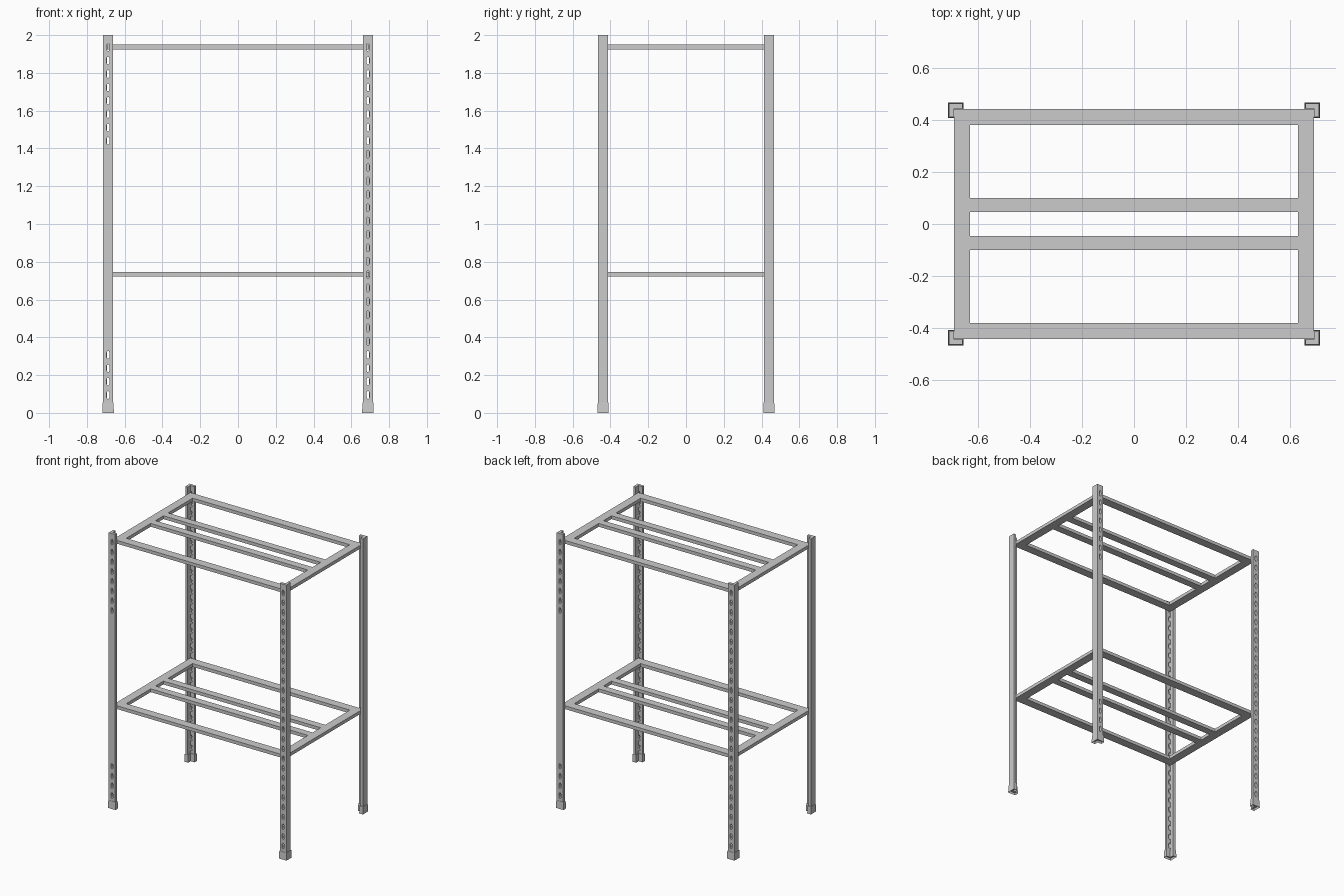
import bpy, bmesh, math

if "Cube" in bpy.data.objects:
    bpy.data.objects.remove(bpy.data.objects["Cube"])

HOLE_Z = [0.095 + i * 0.0708 for i in range(27)]
HOLE_X = 0.688


def finish(name, bm):
    bmesh.ops.recalc_face_normals(bm, faces=bm.faces)
    mesh = bpy.data.meshes.new(name)
    bm.to_mesh(mesh)
    bm.free()
    obj = bpy.data.objects.new(name, mesh)
    bpy.context.collection.objects.link(obj)
    return obj


def prism(bm, profile, z0, z1):
    """Extrude an xy profile from z0 to z1; returns the bottom face."""
    low = [bm.verts.new((x, y, z0)) for x, y in profile]
    high = [bm.verts.new((x, y, z1)) for x, y in profile]
    n = len(profile)
    for i in range(n):
        j = (i + 1) % n
        bm.faces.new((low[i], low[j], high[j], high[i]))
    bm.faces.new(high)
    return bm.faces.new(low[::-1])


def angle(sx, sy, x_out, y_out, x_end, y_end, thick):
    """L-shaped section with its corner pointing away from the centre."""
    pts = [(x_out, y_out), (x_end, y_out), (x_end, y_out - thick),
           (x_out - thick, y_out - thick), (x_out - thick, y_end), (x_out, y_end)]
    return [(sx * x, sy * y) for x, y in pts]


def rect(bm, x0, x1, y0, y1, z0, z1):
    prism(bm, [(x0, y0), (x1, y0), (x1, y1), (x0, y1)], z0, z1)


def hole_cutter(sx, sy, blind):
    """Row of oval plugs; the blind posts are only pierced near the ends."""
    bm = bmesh.new()
    for z in HOLE_Z:
        outer = 0.459 if blind and 0.35 < z < 1.4 else 0.48
        rings = []
        for y in (0.43, outer):
            rings.append([bm.verts.new((sx * HOLE_X + 0.009 * math.cos(a), sy * y,
                                        z + 0.021 * math.sin(a)))
                          for a in (k * math.tau / 16 for k in range(16))])
        a, b = rings
        for k in range(16):
            m = (k + 1) % 16
            bm.faces.new((a[k], a[m], b[m], b[k]))
        bm.faces.new(a)
        bm.faces.new(b[::-1])
        bmesh.ops.recalc_face_normals(bm, faces=bm.faces)
    cutter = finish("hole_cutter", bm)
    cutter.hide_render = True
    return cutter


# Corner posts with punched holes, and their feet
for sx, side in ((-1, "left"), (1, "right")):
    for sy, end in ((-1, "front"), (1, "back")):
        bm = bmesh.new()
        prism(bm, angle(sx, sy, 0.714, 0.465, 0.662, 0.414, 0.02), 0.02, 2.0)
        post = finish(f"{end}_{side}_post", bm)
        cutter = hole_cutter(sx, sy, sx == sy)
        mod = post.modifiers.new("holes", 'BOOLEAN')
        mod.operation = 'DIFFERENCE'
        mod.solver = 'EXACT'
        mod.object = cutter
        graph = bpy.context.evaluated_depsgraph_get()
        mesh = bpy.data.meshes.new_from_object(post.evaluated_get(graph))
        post.modifiers.clear()
        post.data = mesh
        bpy.data.objects.remove(cutter)

        # Rubber foot, hollow underneath
        bm = bmesh.new()
        bottom = prism(bm, angle(sx, sy, 0.718, 0.469, 0.657, 0.409, 0.03), 0, 0.055)
        bmesh.ops.recalc_face_normals(bm, faces=bm.faces)
        bmesh.ops.inset_region(bm, faces=[bottom], thickness=0.005)
        for v in bottom.verts:
            v.co.z = 0.015
        for v in bm.verts:
            if v.co.z > 0.05:
                v.co.x -= sx * 0.002 * (1 if abs(v.co.x) > 0.7 else -1)
                v.co.y -= sy * 0.002 * (1 if abs(v.co.y) > 0.45 else -1)
        finish(f"{end}_{side}_foot", bm)

# Shelf frames: two long rails, two end rails, two slats
for level, z0 in (("lower", 0.723), ("upper", 1.925)):
    z1 = z0 + 0.024
    for s, end in ((-1, "front"), (1, "back")):
        bm = bmesh.new()
        y0, y1 = sorted((s * 0.381, s * 0.444))
        rect(bm, -0.694, 0.694, y0, y1, z0, z1)
        finish(f"{level}_{end}_rail", bm)
        bm = bmesh.new()
        y0, y1 = sorted((s * 0.046, s * 0.1))
        rect(bm, -0.632, 0.632, y0, y1, z0, z1)
        finish(f"{level}_{end}_slat", bm)
    for s, side in ((-1, "left"), (1, "right")):
        bm = bmesh.new()
        x0, x1 = sorted((s * 0.632, s * 0.694))
        rect(bm, x0, x1, -0.381, 0.381, z0, z1)
        finish(f"{level}_{side}_rail", bm)
